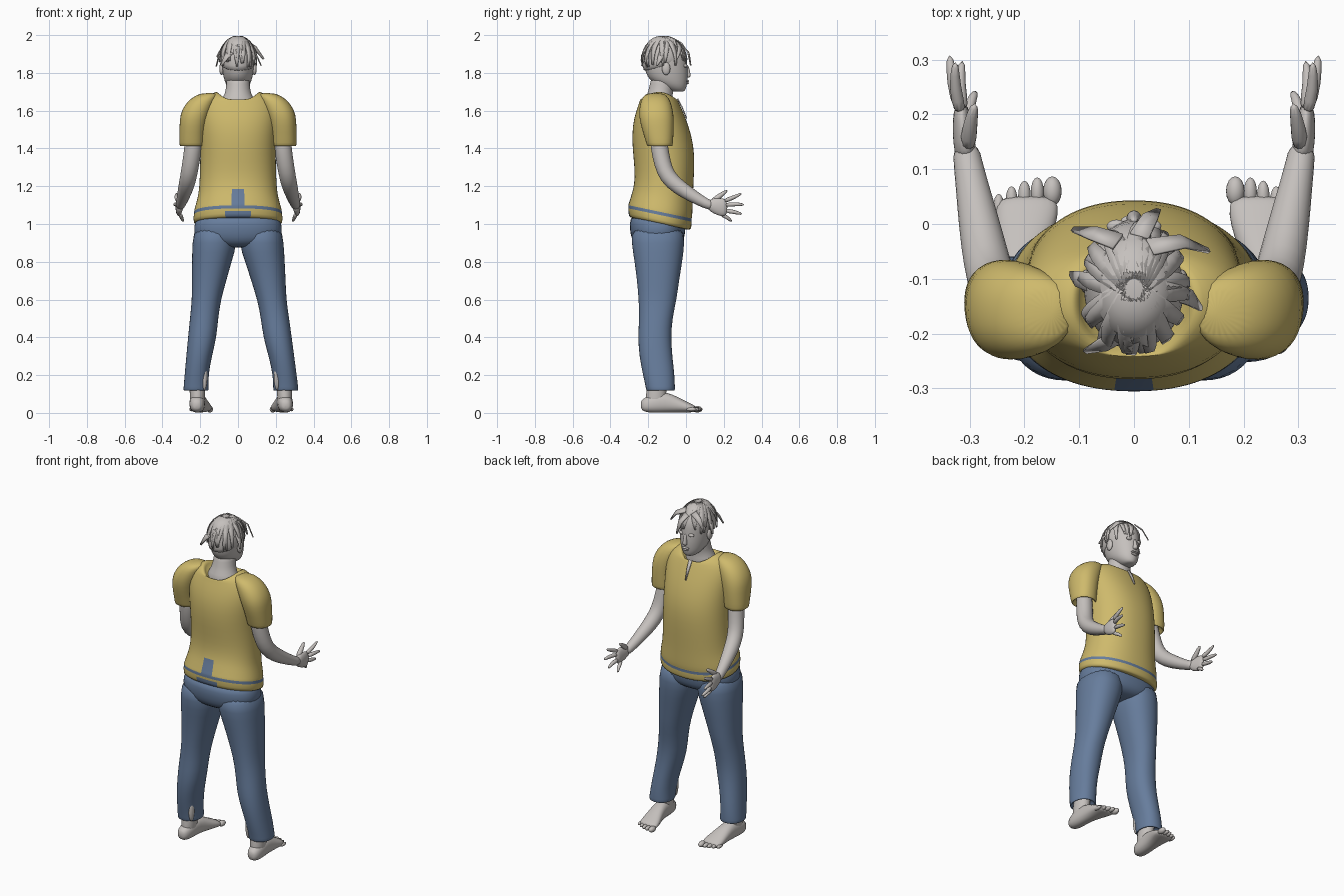
import bpy, bmesh, math, random
from mathutils import Vector

if "Cube" in bpy.data.objects:
    bpy.data.objects.remove(bpy.data.objects["Cube"], do_unlink=True)
random.seed(4)


def material(name, rgb):
    m = bpy.data.materials.new(name)
    m.diffuse_color = (*rgb, 1)
    m.use_nodes = True
    m.node_tree.nodes["Principled BSDF"].inputs["Base Color"].default_value = (*rgb, 1)
    return m


SKIN = material("pale grey", (0.56, 0.53, 0.51))
GOLD = material("mustard yellow", (0.62, 0.49, 0.15))
BLUE = material("denim blue", (0.135, 0.205, 0.335))


def finish(name, bm, mats, subdiv=1):
    bmesh.ops.recalc_face_normals(bm, faces=bm.faces)
    for f in bm.faces:
        f.smooth = True
    me = bpy.data.meshes.new(name)
    bm.to_mesh(me)
    bm.free()
    for m in mats:
        me.materials.append(m)
    ob = bpy.data.objects.new(name, me)
    bpy.context.collection.objects.link(ob)
    if subdiv:
        ob.modifiers.new("smooth", "SUBSURF").levels = subdiv
        ob.modifiers["smooth"].render_levels = subdiv
    return ob


def skin_rings(name, rings, mats, rule=None):
    """Join rings of points into a capped tube; rule(centre) picks a material."""
    bm = bmesh.new()
    rows = [[bm.verts.new(p) for p in r] for r in rings]
    n = len(rows[0])
    for a, b in zip(rows, rows[1:]):
        for i in range(n):
            j = (i + 1) % n
            bm.faces.new((a[i], a[j], b[j], b[i]))
    for row in (rows[0], rows[-1]):
        bm.faces.new(row)
    if rule:
        for f in bm.faces:
            f.material_index = rule(f.calc_center_median())
    return finish(name, bm, mats)


def loft(name, rings, mat, n=20, p=2.0, axis="z", rule=None, side=1, shift=lambda z: 0):
    """Rings (cx, c2, level, r1, r2, tilt, dip); axis z is upright, y runs forward."""
    out = []
    for r in rings:
        cx, c2, lv, r1, r2, tilt, dip = (tuple(r) + (0, 0))[:7]
        ring = []
        for i in range(n):
            a = 2 * math.pi * i / n
            c, s = math.cos(a), math.sin(a)
            x = cx + r1 * math.copysign(abs(c) ** (2 / p), c)
            q = c2 + r2 * math.copysign(abs(s) ** (2 / p), s)
            z = lv - tilt * q - dip * s * s
            pt = (x, q, z) if axis == "z" else (x, lv, q)
            ring.append((side * pt[0] + shift(pt[2]), pt[1], pt[2]))
        out.append(ring)
    return skin_rings(name, out, mat if isinstance(mat, list) else [mat], rule)


def tube(name, path, mat, side=1, n=12):
    """Round limb through points (x, y, z, radius)."""
    pts = [Vector((side * p[0], p[1], p[2])) for p in path]
    out = []
    for i, c in enumerate(pts):
        t = (pts[min(i + 1, len(pts) - 1)] - pts[max(i - 1, 0)]).normalized()
        u = t.cross(Vector((1, 0, 0))).normalized()
        v = t.cross(u)
        out.append([c + path[i][3] * (u * math.cos(k * 2 * math.pi / n) + v * math.sin(k * 2 * math.pi / n))
                    for k in range(n)])
    return skin_rings(name, out, [mat])


def blob(name, c, r, mat):
    bm = bmesh.new()
    bmesh.ops.create_uvsphere(bm, u_segments=16, v_segments=10, radius=1)
    for v in bm.verts:
        v.co = Vector(c) + Vector(v.co[i] * r[i] for i in range(3))
    return finish(name, bm, [mat], 0)


def ribbon(name, pts, width, mat, centre):
    """Flat tapered strip lying over a rounded form."""
    bm = bmesh.new()
    pts = [Vector(p) for p in pts]
    rows = []
    for i, c in enumerate(pts):
        t = pts[min(i + 1, len(pts) - 1)] - pts[max(i - 1, 0)]
        w = t.cross(c - centre).normalized() * width * (1 - 0.75 * (i / (len(pts) - 1)) ** 2)
        rows.append([bm.verts.new(c - w), bm.verts.new(c + w)])
    for a, b in zip(rows, rows[1:]):
        bm.faces.new((a[0], a[1], b[1], b[0]))
    ob = finish(name, bm, [mat], 0)
    ob.modifiers.new("thick", "SOLIDIFY").thickness = 0.006
    return ob


# Shirt, with the blue waist stripe and the blue gap at the back
def shirt_colour(c):
    s = c.z + 0.21 * c.y
    if c.z < 1.2 and 1.016 < s < 1.038:
        return 1
    if c.y < -0.2 and abs(c.x) < 0.06 and s < 1.012:
        return 1
    if c.y < -0.2 and abs(c.x) < 0.03 and 1.038 < s and c.z < 1.17:
        return 1
    return 0


loft("shirt", [
    (0, -.138, .970, .225, .155, .21), (0, -.138, .976, .235, .165, .21), (0, -.138, 1.010, .236, .168, .21),
    (0, -.138, 1.016, .234, .168, .21), (0, -.138, 1.038, .232, .168, .21), (0, -.135, 1.044, .232, .168, .21),
    (0, -.128, 1.09, .220, .163, .20), (0, -.122, 1.14, .209, .158, .15), (0, -.115, 1.22, .203, .155, .08),
    (0, -.115, 1.32, .200, .160, .03), (0, -.122, 1.42, .200, .163), (0, -.135, 1.52, .205, .149),
    (0, -.141, 1.60, .207, .123), (0, -.143, 1.66, .185, .098), (0, -.145, 1.69, .140, .098, 0, .03),
    (0, -.143, 1.703, .112, .096, 0, .05), (0, -.143, 1.69, .100, .085, 0, .045),
    (0, -.143, 1.65, .090, .075, 0, .03)], [GOLD, BLUE], n=48, p=2.2, rule=shirt_colour)

# Neck slit on the chest side
ribbon("neck_slit", [(0, -.042, 1.665), (0, -.018, 1.62), (0, .006, 1.56)], .010, SKIN, Vector((0, -.2, 1.6)))

# Trousers: hips
loft("hips", [
    (0, -.148, 1.06, .215, .145), (0, -.150, 1.00, .232, .150), (0, -.150, .95, .236, .146),
    (0, -.148, .91, .215, .135), (0, -.148, .885, .150, .110), (0, -.148, .875, .06, .07)], BLUE, n=28, p=2.3)

for side, tag in ((1, "left"), (-1, "right")):
    # The left leg stands a little wider than the right
    def spread(z, side=side):
        return 0.036 * max(0, 1 - z / 0.9) if side > 0 else 0

    kw = dict(side=side, shift=spread)
    loft(tag + "_trouser_leg", [
        (.125, -.150, 1.00, .105, .140), (.122, -.148, .90, .121, .142), (.139, -.146, .80, .105, .127),
        (.153, -.148, .70, .092, .112), (.167, -.150, .60, .077, .101), (.180, -.160, .50, .075, .088),
        (.189, -.167, .40, .076, .088), (.206, -.160, .30, .068, .088), (.220, -.144, .20, .063, .084),
        (.222, -.135, .13, .067, .077), (.222, -.135, .117, .067, .077), (.222, -.135, .118, .055, .062),
        (.222, -.135, .16, .050, .058)], BLUE, n=24, p=2.2, **kw)
    loft(tag + "_ankle", [
        (.215, -.160, .03, .038, .055), (.215, -.160, .08, .040, .055), (.215, -.155, .13, .042, .052),
        (.215, -.150, .22, .045, .055)], SKIN, **kw)
    # Skin showing through the torn inner cuff
    dx = spread(.2)
    blob(tag + "_cuff_tear", (side * .178 + dx, -.193, .195), (.016, .02, .075), SKIN)

    # Foot and toes
    loft(tag + "_foot", [
        (.218, .042, -.240, .015, .018), (.218, .042, -.225, .036, .038), (.216, .050, -.17, .043, .050),
        (.213, .058, -.11, .042, .056), (.206, .045, -.05, .048, .043), (.198, .032, 0, .058, .030),
        (.195, .024, .035, .058, .021), (.192, .020, .052, .045, .014)], SKIN, axis="y", p=2.3, **kw)
    for k in range(5):
        r = .017 if k == 0 else .0125 - .0005 * k
        x = side * (.149 + (.004 if k else 0) + .0235 * k) + spread(0)
        blob(f"{tag}_toe_{k + 1}", (x, .060 - .002 * k * k, .019), (r, .027, r), SKIN)

    # Sleeve
    loft(tag + "_sleeve", [
        (.238, -.140, 1.45, .045, .045), (.243, -.138, 1.412, .058, .060), (.244, -.138, 1.408, .066, .068),
        (.243, -.142, 1.45, .068, .075), (.238, -.152, 1.52, .072, .088), (.227, -.158, 1.58, .080, .093),
        (.205, -.160, 1.63, .078, .085), (.180, -.162, 1.668, .068, .072), (.150, -.163, 1.695, .045, .045)],
        GOLD, n=24, p=2.2, side=side)

    # Arm bent forward at the elbow
    tube(tag + "_arm", [
        (.235, -.150, 1.48, .046), (.238, -.140, 1.40, .048), (.250, -.125, 1.32, .047), (.262, -.100, 1.25, .046),
        (.275, -.040, 1.195, .043), (.290, .040, 1.145, .035), (.303, .110, 1.105, .027),
        (.308, .145, 1.095, .026)], SKIN, side)
    loft(tag + "_palm", [
        (.306, 1.100, .115, .020, .026), (.310, 1.095, .150, .021, .043), (.314, 1.088, .190, .018, .050),
        (.315, 1.088, .220, .012, .043)], SKIN, n=16, axis="y", side=side)
    fingers = {
        "thumb": [(.304, .135, 1.115, .018), (.300, .180, 1.150, .015), (.290, .222, 1.180, .008)],
        "index_finger": [(.316, .200, 1.120, .014), (.328, .250, 1.140, .012), (.326, .298, 1.163, .007)],
        "middle_finger": [(.317, .205, 1.100, .014), (.332, .260, 1.106, .012), (.337, .311, 1.102, .007)],
        "ring_finger": [(.312, .205, 1.072, .014), (.320, .255, 1.064, .012), (.313, .300, 1.052, .007)],
        "little_finger": [(.307, .180, 1.055, .013), (.300, .220, 1.034, .011), (.288, .244, 1.012, .007)]}
    for name, path in fingers.items():
        tube(f"{tag}_{name}", path, SKIN, side, 8)

    # Ear, cheek and eyelid
    blob(tag + "_ear", (side * .087, -.105, 1.822), (.012, .022, .034), SKIN)
    blob(tag + "_eyelid", (side * .032, -.004, 1.838), (.018, .012, .010), SKIN)

# Neck and head
loft("neck", [
    (0, -.145, 1.60, .100, .080), (0, -.145, 1.655, .092, .078), (0, -.138, 1.69, .068, .066),
    (0, -.125, 1.74, .062, .066), (0, -.115, 1.80, .062, .066)], SKIN)
loft("head", [
    (0, -.040, 1.700, .022, .025), (0, -.050, 1.707, .038, .046), (0, -.068, 1.73, .060, .072),
    (0, -.092, 1.76, .073, .101), (0, -.102, 1.80, .082, .113), (0, -.108, 1.85, .087, .115),
    (0, -.110, 1.90, .088, .116), (0, -.113, 1.945, .077, .098), (0, -.118, 1.975, .054, .068),
    (0, -.120, 1.988, .025, .03)], SKIN, n=24)
loft("nose", [
    (0, .008, 1.775, .010, .008), (0, .012, 1.782, .016, .016), (0, .009, 1.80, .011, .014),
    (0, .003, 1.845, .008, .010)], SKIN, n=12)
blob("upper_lip", (0, .006, 1.757), (.024, .011, .006), SKIN)
blob("lower_lip", (0, .004, 1.746), (.020, .011, .007), SKIN)

# Hair: a close cap with overlapping locks combed from the crown
loft("hair_cap", [
    (0, -.120, 1.850, .085, .104, -.25), (0, -.120, 1.880, .094, .112, -.2), (0, -.118, 1.92, .090, .112, -.1),
    (0, -.118, 1.962, .074, .092), (0, -.120, 1.988, .045, .055), (0, -.120, 1.996, .015, .02)], SKIN, n=24)
HEAD = Vector((0, -.117, 1.875))
for k in range(26):
    a = 2 * math.pi * k / 26 + random.uniform(-.1, .1)
    reach = random.uniform(1.65, 2.0) if math.sin(a) < .6 else random.uniform(1.5, 1.85)
    swirl = random.uniform(-.3, .3)
    lock = []
    for i in range(7):
        t = i / 6
        phi, b = .15 + (reach - .15) * t, a + swirl * t
        g = 1 + .07 * t * t * random.random()
        lock.append(HEAD + Vector((.099 * g * math.sin(phi) * math.cos(b), .118 * g * math.sin(phi) * math.sin(b),
                                   .121 * math.cos(phi))))
    ribbon(f"hair_lock_{k + 1}", lock, .018, SKIN, HEAD)

# Loose locks standing away from the head
loose = [[(-.03, -.03, 1.965), (-.075, -.015, 1.94), (-.113, -.008, 1.885)],
         [(.03, -.04, 1.965), (.09, -.030, 1.935), (.138, -.047, 1.875)],
         [(-.02, -.20, 1.93), (-.06, -.225, 1.89), (-.09, -.235, 1.84)],
         [(.07, -.12, 1.93), (.105, -.135, 1.885), (.125, -.155, 1.84)],
         [(-.07, -.11, 1.93), (-.105, -.10, 1.885), (-.118, -.09, 1.835)],
         [(.01, -.02, 1.95), (.03, .015, 1.91), (.045, .028, 1.84)]]
for k, pts in enumerate(loose):
    ribbon(f"loose_lock_{k + 1}", pts, .018, SKIN, HEAD)
